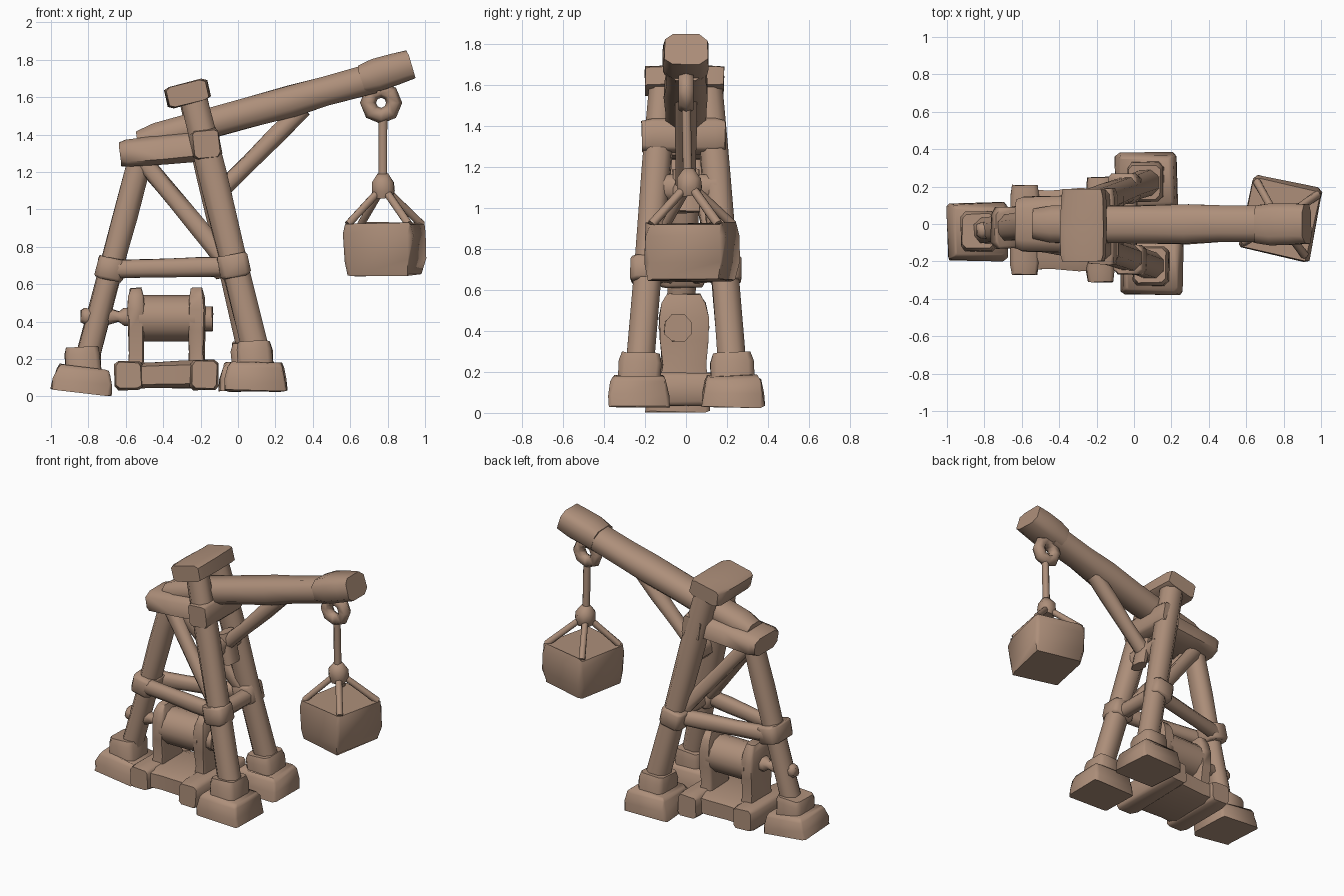
import bpy, bmesh, math, random
from mathutils import Vector

if "Cube" in bpy.data.objects:
    bpy.data.objects.remove(bpy.data.objects["Cube"], do_unlink=True)

rng = random.Random(4)
COLOR = (0.42, 0.275, 0.195, 1)
wood = bpy.data.materials.new("weathered brown")
wood.use_nodes = True
wood.diffuse_color = COLOR
bsdf = next(n for n in wood.node_tree.nodes if n.type == 'BSDF_PRINCIPLED')
bsdf.inputs["Base Color"].default_value = COLOR
bsdf.inputs["Roughness"].default_value = 0.9


def finish(obj, angle=62):
    obj.data.materials.append(wood)
    bpy.ops.object.select_all(action='DESELECT')
    obj.select_set(True)
    bpy.context.view_layer.objects.active = obj
    bpy.ops.object.shade_smooth_by_angle(angle=math.radians(angle))
    return obj


# Chamfered timber swept from a to b; w runs sideways, h across it
def timber(name, a, b, w, h, rings=((0, 1), (1, 1)), chamfer=0.27, twist=0, rough=0.004):
    a, b = Vector(a), Vector(b)
    d = (b - a).normalized()
    side = Vector((1, 0, 0)) if abs(d.y) > 0.8 else Vector((0, 1, 0))
    side = (side - d * side.dot(d)).normalized()
    up = d.cross(side)
    c, s = math.cos(math.radians(twist)), math.sin(math.radians(twist))
    side, up = side * c + up * s, up * c - side * s
    k = 1 - 2 * chamfer
    section = [(1, k), (k, 1), (-k, 1), (-1, k), (-1, -k), (-k, -1), (k, -1), (1, -k)]
    bm = bmesh.new()
    loops = []
    for t, scale in rings:
        loops.append([bm.verts.new(a.lerp(b, t) + side * (u * w / 2 * scale) + up * (v * h / 2 * scale)
                      + Vector([rng.uniform(-rough, rough) for _ in range(3)])) for u, v in section])
    for lo, hi in zip(loops, loops[1:]):
        for i in range(8):
            j = (i + 1) % 8
            bm.faces.new((lo[i], lo[j], hi[j], hi[i]))
    bm.faces.new(loops[0][::-1])
    bm.faces.new(loops[-1])
    bmesh.ops.recalc_face_normals(bm, faces=bm.faces)
    mesh = bpy.data.meshes.new(name)
    bm.to_mesh(mesh)
    bm.free()
    obj = bpy.data.objects.new(name, mesh)
    bpy.context.collection.objects.link(obj)
    return finish(obj)


def round_bar(name, a, b, r):
    return timber(name, a, b, 2 * r, 2 * r, rough=0.002)


# Stone-like foot: wide pad with a smaller collar on top
def foot(name, x, y, sx, sy, top, tilt=0):
    pad = ((0, 1), (0.4, 0.98), (0.85, 0.9), (1, 0.82))
    timber(name + "_pad", (x - tilt, y, 0.03 - tilt / 2), (x, y, top - 0.11), sy, sx, pad, 0.05, rough=0.007)
    timber(name + "_collar", (x, y, 0.12), (x - 0.01, y * 0.96, top),
           0.21, 0.19, ((0, 1), (0.75, 1), (1, 0.88)), 0.13)


BLOCK = ((0, 0.9), (0.12, 1), (0.88, 1), (1, 0.9))
LOG = ((0, 1), (0.35, 0.97), (0.7, 1.03), (1, 1))

# Legs and feet
foot("rear_foot", -0.825, -0.04, 0.32, 0.31, 0.265, 0.015)
timber("rear_leg", (-0.82, -0.04, 0.15), (-0.51, 0, 1.32), 0.14, 0.125, LOG)
for label, s, shift in (("left", 1, -0.03), ("right", -1, 0)):
    foot(label + "_front_foot", 0.095 + shift, s * 0.23, 0.33, 0.3, 0.29)
    timber(label + "_front_leg", (0.12 + shift, s * 0.232, 0.15), (-0.25, s * 0.107, 1.64),
           0.135, 0.145, LOG)
    # Side rails, collars and diagonal braces
    timber(label + "_rail", (-0.7, s * 0.06 - 0.02, 0.68), (-0.02, s * 0.185, 0.695), 0.08, 0.1, LOG)
    timber(label + "_rail_collar", (-0.01 + shift, s * 0.19, 0.64), (-0.035 + shift, s * 0.19, 0.76),
           0.16, 0.16, BLOCK, 0.15)
    timber(label + "_diagonal", (-0.5, s * 0.04, 1.25), (-0.08, s * 0.15, 0.74), 0.075, 0.095, LOG)
timber("rear_rail_collar", (-0.695, -0.02, 0.625), (-0.67, -0.02, 0.74), 0.22, 0.15, BLOCK, 0.15)
timber("front_cross_rail", (-0.03, -0.2, 0.69), (-0.03, 0.2, 0.69), 0.09, 0.1)
timber("brace_cross_rail", (-0.1, -0.15, 1.1), (-0.1, 0.15, 1.1), 0.09, 0.13)
timber("brace_seat", (-0.045, 0, 0.98), (-0.09, 0, 1.19), 0.13, 0.06)

# Head block, leg collar and tilted top cap
timber("rear_head_block", (-0.63, 0, 1.295), (-0.18, 0, 1.34), 0.3, 0.15,
       ((0, 0.85), (0.08, 0.97), (0.5, 1.02), (1, 1.05)), 0.2)
timber("leg_head_collar", (-0.17, -0.215, 1.35), (-0.17, 0.19, 1.35), 0.15, 0.16, BLOCK, 0.12, -8)
timber("top_cap", (-0.27, -0.2, 1.62), (-0.27, 0.185, 1.62), 0.23, 0.115,
       ((0, 0.94), (0.1, 1), (0.5, 1.03), (0.9, 1), (1, 0.94)), 0.12, -13)

# Boom, its tip and the supporting strut
timber("boom", (-0.53, 0, 1.355), (0.72, 0, 1.7), 0.2, 0.16,
       ((0, 0.8), (0.08, 0.98), (0.45, 1), (0.65, 1.06), (0.8, 0.98), (1, 1)), 0.25)
timber("boom_tip", (0.66, 0, 1.695), (0.925, 0, 1.775), 0.22, 0.165,
       ((0, 0.92), (0.3, 1.03), (0.7, 1), (1, 0.96)), 0.2)
timber("boom_strut", (-0.09, 0, 1.1), (0.35, 0, 1.54), 0.1, 0.09, LOG)

# Hanging ring, rope, knot and sling
bpy.ops.mesh.primitive_torus_add(major_segments=8, minor_segments=6, major_radius=0.07,
                                 minor_radius=0.043, location=(0.765, 0, 1.57),
                                 rotation=(math.pi / 2, 0, 0))
ring = bpy.context.object
ring.name = "hanging_ring"
finish(ring)
round_bar("rope", (0.775, 0.01, 1.1), (0.775, 0, 1.49), 0.022)
timber("sling_knot", (0.775, 0.015, 1.06), (0.775, 0.015, 1.19), 0.12, 0.12,
       ((0, 0.75), (0.3, 1), (0.65, 0.95), (1, 0.45)))

# Rough stone load, turned slightly about the vertical
load = Vector((0.785, 0.03, 0))
turn = -12
timber("stone_load", load + Vector((0, 0, 0.645)), load + Vector((0, 0, 0.93)), 0.395, 0.365,
       ((0, 0.9), (0.3, 1), (0.75, 1.02), (1, 0.98)), 0.05, turn, 0.013)
for i in range(4):
    ang = math.radians(turn + 45 + i * 90)
    corner = load + Vector((math.cos(ang) * 0.235, math.sin(ang) * 0.235, 0.92))
    round_bar("sling_rope_%d" % (i + 1), (0.775, 0.015, 1.12), corner, 0.02)

# Winch base: broad log bed between two end blocks
timber("winch_bed", (-0.6, -0.03, 0.11), (-0.16, -0.03, 0.12), 0.43, 0.14, LOG, 0.15)
timber("outer_end_block", (-0.585, -0.27, 0.112), (-0.585, 0.21, 0.112), 0.15, 0.155, BLOCK, 0.13)
timber("inner_end_block", (-0.18, -0.31, 0.115), (-0.18, 0.25, 0.115), 0.15, 0.16, BLOCK, 0.13)

# Winch cheeks, drum, axle stub and straight crank
for label, x in (("outer", -0.545), ("inner", -0.22)):
    timber(label + "_winch_cheek", (x, -0.01, 0.12), (x, -0.01, 0.58), 0.24, 0.09,
           ((0, 1), (0.25, 0.88), (0.5, 0.98), (0.75, 1), (0.9, 0.88), (1, 0.65)), 0.08)
bpy.ops.mesh.primitive_cylinder_add(vertices=12, radius=0.125, depth=0.3,
                                    location=(-0.38, -0.01, 0.418), rotation=(0, math.pi / 2, 0))
drum = bpy.context.object
drum.name = "winch_drum"
finish(drum)
timber("axle_stub", (-0.24, -0.04, 0.415), (-0.135, -0.04, 0.415), 0.13, 0.13)
timber("crank_shaft", (-0.84, -0.035, 0.43), (-0.57, -0.02, 0.425), 0.09, 0.085,
       ((0, 0.7), (0.08, 1), (0.25, 0.9), (0.4, 0.6), (0.55, 1), (0.75, 0.6), (0.85, 1.1), (1, 1.1)))
